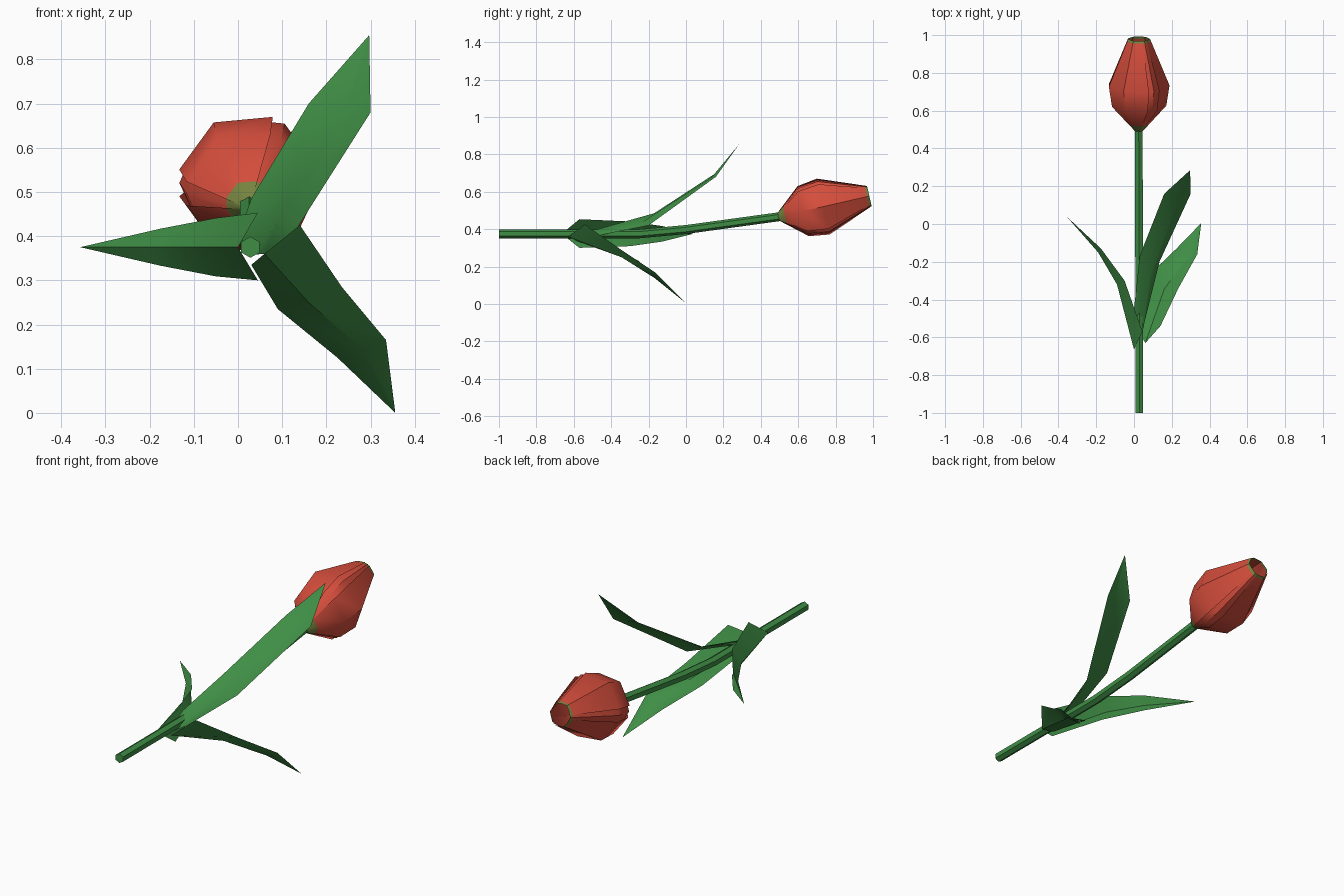
import bpy, math
from mathutils import Vector

if "Cube" in bpy.data.objects:
    bpy.data.objects.remove(bpy.data.objects["Cube"])


def material(name, rgb):
    m = bpy.data.materials.new(name)
    m.diffuse_color = (*rgb, 1)
    m.use_nodes = True
    m.node_tree.nodes["Principled BSDF"].inputs["Base Color"].default_value = m.diffuse_color
    return m


RED = material("petal red", (0.66, 0.075, 0.045))
GREEN = material("leaf green", (0.05, 0.27, 0.06))
OLIVE = material("petal base olive", (0.18, 0.23, 0.05))


def grid_object(name, rows, mats, closed=False, row_mat=None, caps=False):
    """Skin rows of points into a sheet or tube."""
    n = len(rows[0])
    verts = [tuple(p) for r in rows for p in r]
    faces, idx = [], []
    for i in range(len(rows) - 1):
        for j in range(n if closed else n - 1):
            k = (j + 1) % n
            faces.append((i * n + j, i * n + k, (i + 1) * n + k, (i + 1) * n + j))
            idx.append(row_mat(i) if row_mat else 0)
    if caps:
        faces += [tuple(reversed(range(n))), tuple(range(len(verts) - n, len(verts)))]
        idx += [0, 0]
    me = bpy.data.meshes.new(name)
    me.from_pydata(verts, [], faces)
    for m in mats:
        me.materials.append(m)
    for p, m in zip(me.polygons, idx):
        p.material_index = m
    me.validate()
    ob = bpy.data.objects.new(name, me)
    bpy.context.collection.objects.link(ob)
    bpy.ops.object.select_all(action='DESELECT')
    ob.select_set(True)
    bpy.context.view_layer.objects.active = ob
    bpy.ops.object.shade_smooth_by_angle(angle=math.radians(40))
    return ob


# Stem: six-sided tube, bending up towards the flower
path = [(0.028, -1, 0.375), (0.028, -0.25, 0.375), (0.026, 0, 0.398), (0.025, 0.51, 0.468)]
rings = []
for x, y, z in path:
    rings.append([(x + 0.024 * math.sin(a), y, z + 0.024 * math.cos(a))
                  for a in (math.tau * k / 6 for k in range(6))])
grid_object("stem", rings, [GREEN], closed=True, caps=True)

# Flower: three outer and three inner petals around a tilted axis
base = Vector((0.026, 0.485, 0.464))
axis = Vector((0, 0.975, 0.222))
side = Vector((1, 0, 0))
up = Vector((0, -0.222, 0.975))
profile = [(0, 0.014), (0.045, 0.055), (0.145, 0.145), (0.255, 0.162), (0.495, 0.064), (0.508, 0.058)]


def petal(name, angle, half, edge, mid):
    rows = []
    for t, r in profile:
        row = []
        for off, f in ((half, edge), (0, mid), (-half, edge)):
            a = math.radians(angle + off)
            row.append(base + axis * t + (side * math.cos(a) + up * math.sin(a)) * r * f)
        rows.append(row)
    grid_object(name, rows, [RED, OLIVE], row_mat=lambda i: 1 if i in (0, 4) else 0)


for k in range(3):
    petal(f"outer_petal_{k + 1}", 120 * k, 49, 1, 1)
    petal(f"inner_petal_{k + 1}", 120 * k + 60, 30, 0.9, 0.98)

# Leaves: rows of (edge, keel, edge), ending in a pointed tip
leaves = {
    "left_leaf": [
        [(0.045, -0.57, 0.453), (0.0, -0.665, 0.375), (0.045, -0.57, 0.300)],
        [(-0.05, -0.30, 0.441), (-0.09, -0.32, 0.375), (-0.05, -0.30, 0.309)],
        [(-0.175, -0.13, 0.417), (-0.19, -0.15, 0.375), (-0.175, -0.13, 0.333)],
        [(-0.357, 0.04, 0.375)] * 3],
    "upper_leaf": [
        [(0.06, -0.50, 0.36), (0.035, -0.62, 0.358), (0.0, -0.45, 0.40)],
        [(0.135, -0.20, 0.42), (0.095, -0.23, 0.44), (0.03, -0.17, 0.485)],
        [(0.30, 0.16, 0.68), (0.24, 0.135, 0.675), (0.16, 0.16, 0.70)],
        [(0.297, 0.285, 0.855)] * 3],
    "lower_leaf": [
        [(0.03, -0.58, 0.335), (0.06, -0.63, 0.36), (0.14, -0.54, 0.425)],
        [(0.09, -0.26, 0.235), (0.16, -0.345, 0.25), (0.235, -0.34, 0.285)],
        [(0.225, -0.13, 0.125), (0.285, -0.17, 0.14), (0.335, -0.16, 0.165)],
        [(0.356, 0.005, 0.0)] * 3],
}
for name, rows in leaves.items():
    # Merge the tip into one point by using a very short end row
    rows[-1] = [Vector(rows[-1][0]).lerp(Vector(q), 0.004) for q in rows[-2]]
    grid_object(name, rows, [GREEN])
